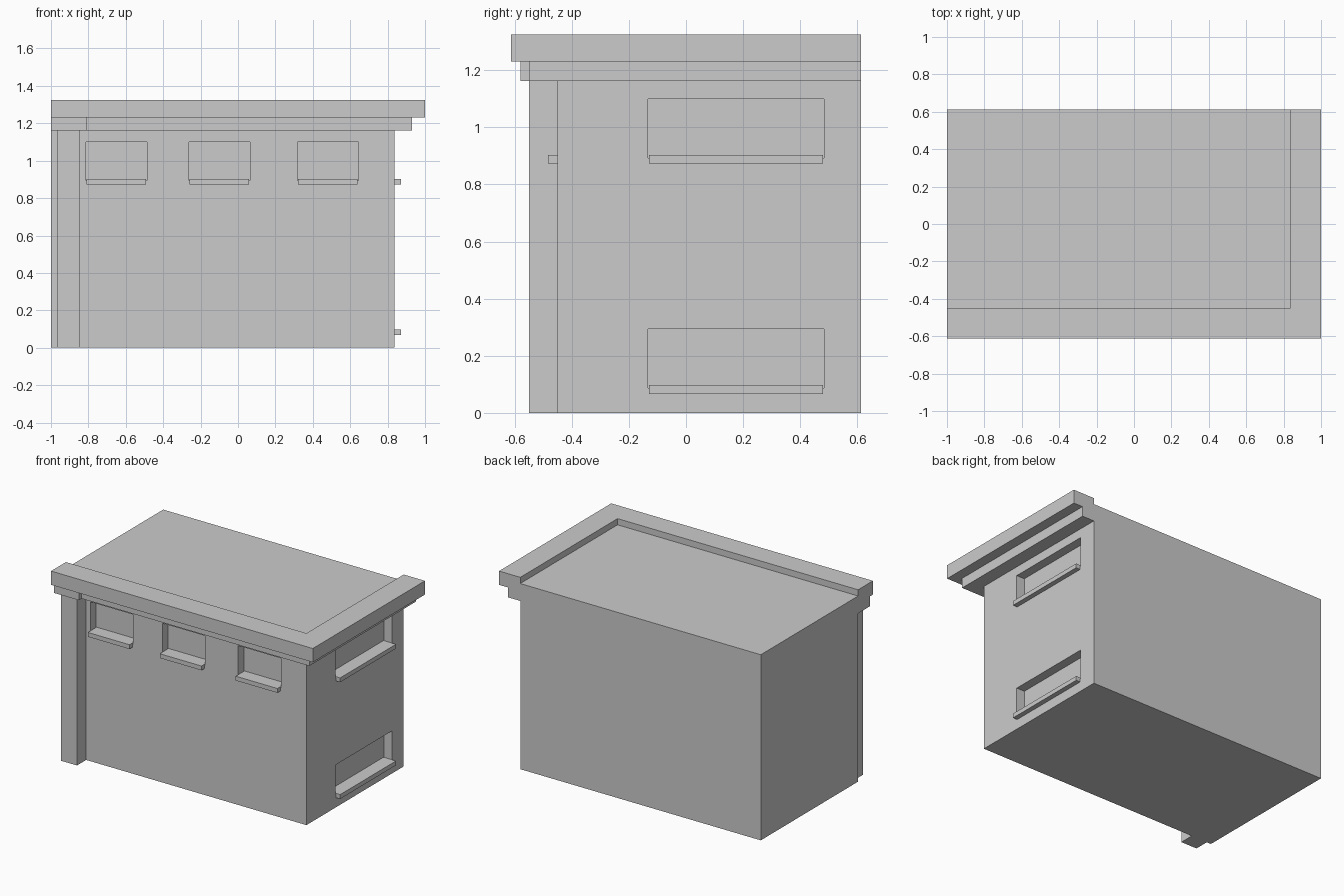
import bpy, bmesh

if "Cube" in bpy.data.objects:
    bpy.data.objects.remove(bpy.data.objects["Cube"])

LEFT, WALL_X, BACK, WALL_Y = -1.0, 0.838, 0.612, -0.45
ROOF, TOP = 1.282, 1.325


def add_object(name, bm):
    bmesh.ops.recalc_face_normals(bm, faces=bm.faces)
    mesh = bpy.data.meshes.new(name)
    bm.to_mesh(mesh)
    bm.free()
    obj = bpy.data.objects.new(name, mesh)
    bpy.context.collection.objects.link(obj)
    return obj


def extrude(bm, outline, z0, z1):
    face = bm.faces.new([bm.verts.new((x, y, z0)) for x, y in outline])
    result = bmesh.ops.extrude_face_region(bm, geom=[face])
    verts = [v for v in result["geom"] if isinstance(v, bmesh.types.BMVert)]
    bmesh.ops.translate(bm, verts=verts, vec=(0, 0, z1 - z0))


def rect(x0, x1, y0, y1):
    return [(x0, y0), (x1, y0), (x1, y1), (x0, y1)]


def prism(name, outline, z0, z1):
    bm = bmesh.new()
    extrude(bm, outline, z0, z1)
    return add_object(name, bm)


# Main block including the recessed flat roof
body = prism("building_body", rect(LEFT, WALL_X, WALL_Y, BACK), 0, ROOF)

# Window niches and their projecting sills
DEPTH, SILL_OUT, INSET, SILL_H = 0.062, 0.033, 0.004, 0.03
cutters = bmesh.new()
for i, x in enumerate((-0.65, -0.1, 0.48)):
    z = 0.903
    extrude(cutters, rect(x - 0.163, x + 0.163, WALL_Y - 0.1, WALL_Y + DEPTH), z - 0.01, z + 0.197)
    w = 0.163 - INSET
    prism(f"front_sill_{i + 1}", rect(x - w, x + w, WALL_Y - SILL_OUT, WALL_Y + DEPTH + 0.01),
          z - SILL_H, z)
for label, z in (("lower", 0.097), ("upper", 0.903)):
    y0, y1 = -0.133, 0.484
    extrude(cutters, rect(WALL_X - DEPTH, WALL_X + 0.1, y0, y1), z - 0.01, z + 0.197)
    prism(f"side_sill_{label}", rect(WALL_X - DEPTH - 0.01, WALL_X + SILL_OUT, y0 + INSET, y1 - INSET),
          z - SILL_H, z)

cutter = add_object("window_cutter", cutters)
cutter.hide_render = True
cutter.hide_viewport = True
cutter.display_type = 'WIRE'
cut = body.modifiers.new("windows", 'BOOLEAN')
cut.operation = 'DIFFERENCE'
cut.solver = 'EXACT'
cut.object = cutter

# Corner pilaster on the front
prism("front_pilaster", rect(-0.967, -0.845, -0.55, WALL_Y), 0, 1.165)

# Lower cornice band, stepping forward over the pilaster
prism("lower_cornice", [(LEFT, -0.58), (-0.81, -0.58), (-0.81, -0.55), (0.93, -0.55), (0.93, BACK),
                        (WALL_X, BACK), (WALL_X, WALL_Y), (LEFT, WALL_Y)], 1.162, 1.23)

# Upper cornice forming the low parapet around the roof
prism("upper_cornice", [(LEFT, -0.612), (1.0, -0.612), (1.0, BACK), (WALL_X, BACK),
                        (WALL_X, WALL_Y), (LEFT, WALL_Y)], 1.23, TOP)
